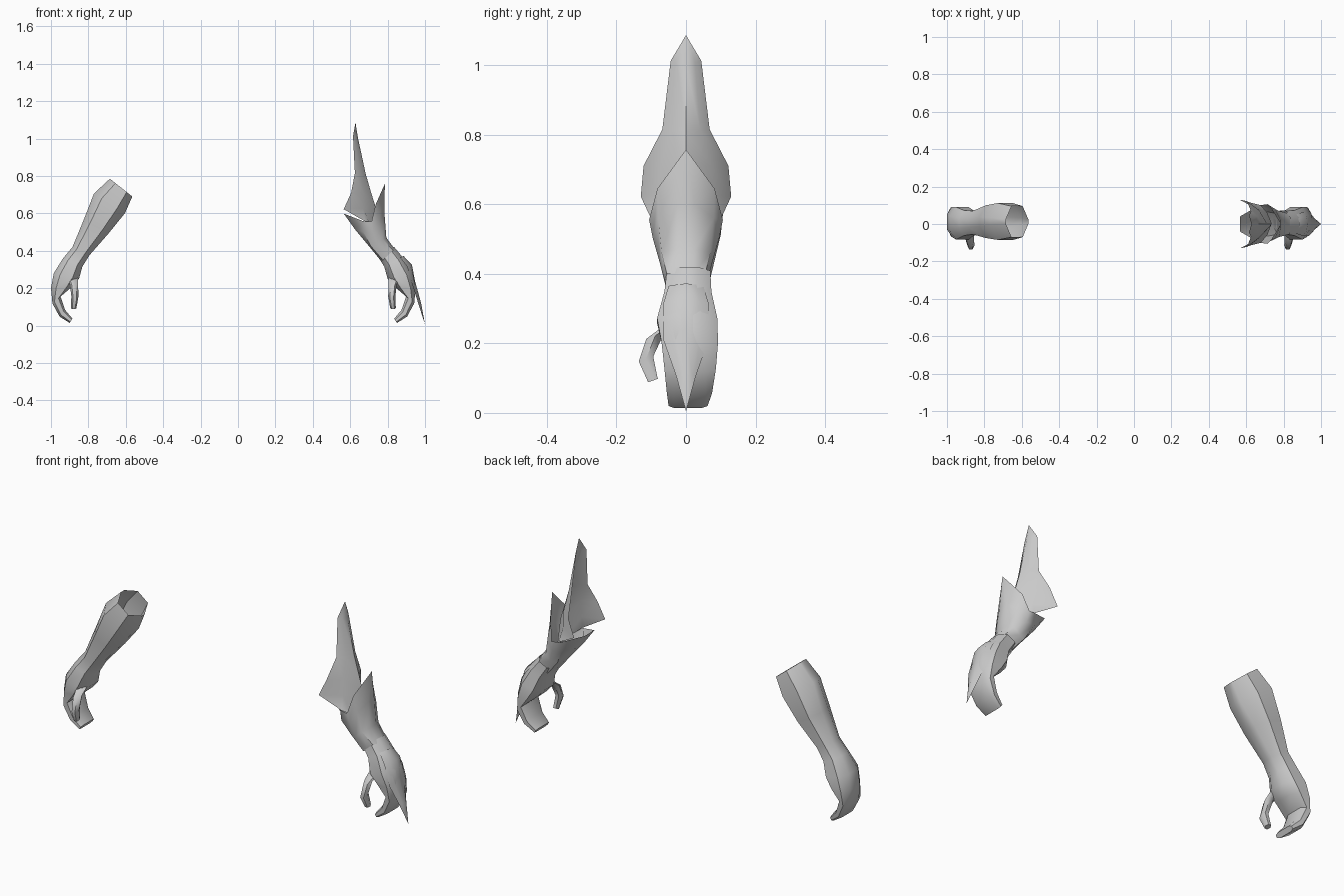
import bpy, math

if "Cube" in bpy.data.objects:
    bpy.data.objects.remove(bpy.data.objects["Cube"])

grey = bpy.data.materials.new("plain grey")
grey.diffuse_color = (0.6, 0.6, 0.6, 1)
grey.use_nodes = True
grey.node_tree.nodes["Principled BSDF"].inputs["Base Color"].default_value = grey.diffuse_color


def build(name, rows, closed=True, cap_end=False, cap_start=False, angle=50):
    """Loft rows of points into a surface."""
    n = len(rows[0])
    verts = [p for row in rows for p in row]
    faces = []
    for r in range(len(rows) - 1):
        for i in range(n if closed else n - 1):
            j = (i + 1) % n
            faces.append((r * n + i, r * n + j, (r + 1) * n + j, (r + 1) * n + i))
    if cap_end:
        faces.append(tuple(range((len(rows) - 1) * n, len(rows) * n)))
    if cap_start:
        faces.append(tuple(range(n))[::-1])
    mesh = bpy.data.meshes.new(name)
    mesh.from_pydata(verts, [], faces)
    mesh.materials.append(grey)
    obj = bpy.data.objects.new(name, mesh)
    bpy.context.collection.objects.link(obj)
    # weld collapsed points and make normals consistent
    import bmesh
    bm = bmesh.new()
    bm.from_mesh(mesh)
    bmesh.ops.remove_doubles(bm, verts=bm.verts, dist=0.0005)
    bmesh.ops.recalc_face_normals(bm, faces=bm.faces)
    bm.to_mesh(mesh)
    bm.free()
    bpy.ops.object.select_all(action='DESELECT')
    obj.select_set(True)
    bpy.context.view_layer.objects.active = obj
    bpy.ops.object.shade_smooth_by_angle(angle=math.radians(angle))
    return obj


def ring(ox, oz, ix, iz, y0, y1, flat, side, shift):
    """Eight-point section between an outer and an inner point."""
    cy, h = (y0 + y1) / 2, (y1 - y0) / 2
    half = [(0.0, flat), (0.25, 1), (0.75, 1), (1.0, flat)]
    prof = half + [(t, -w) for t, w in reversed(half)]
    return [(side * (ox + (ix - ox) * t - shift), cy + h * w, oz + (iz - oz) * t)
            for t, w in prof]


# outer x, z, inner x, z, y range, flatness
FOREARM = [(.685, .785, .565, .69, -.07, .095, .15),
           (.77, .706, .605, .60, -.085, .112, .2),
           (.825, .565, .69, .495, -.075, .10, .3)]
HAND = [(.885, .42, .795, .375, -.055, .07, .4),
        (.935, .36, .832, .315, -.062, .073, .4),
        (.985, .28, .85, .25, -.083, .09, .45),
        (1.0, .20, .89, .205, -.07, .092, .5),
        (.992, .118, .949, .155, -.062, .086, .6),
        (.954, .048, .924, .083, -.055, .075, .7),
        (.90, .014, .885, .037, -.05, .062, .7)]
# thumb centre a, y, z and radii
THUMB = [(.885, -.035, .26, .03, .035), (.877, -.088, .222, .022, .03),
         (.872, -.115, .155, .019, .024), (.879, -.095, .093, .015, .016)]


def thumb(name, side, shift):
    rows = []
    for a, y, z, rx, ry in THUMB:
        rows.append([(side * (a + rx * math.cos(k * math.pi / 3) - shift),
                      y + ry * math.sin(k * math.pi / 3),
                      z + .35 * ry * math.sin(k * math.pi / 3)) for k in range(6)])
    build(name, rows, cap_end=True)


# bare arm, and the hand of the armoured arm
build("bare_arm", [ring(*r, -1, 0) for r in FOREARM + HAND], cap_end=True)
thumb("bare_thumb", -1, 0)
build("armoured_hand", [ring(*r, 1, .05) for r in HAND], cap_end=True)
thumb("armoured_thumb", 1, .05)


def mirrored(half):
    return half + [(x, -y, z) for x, y, z in reversed(half)]


# forearm guard with a pointed outer rim
build("forearm_guard", [mirrored(h) for h in (
    [(.845, .02, .40), (.83, .055, .40), (.80, .06, .375), (.775, .055, .35), (.765, .02, .345)],
    [(.793, .025, .47), (.775, .07, .46), (.745, .075, .43), (.71, .065, .425), (.70, .025, .425)],
    [(.783, .025, .60), (.755, .08, .56), (.722, .095, .50), (.67, .09, .50), (.625, .035, .515)],
    [(.785, 0, .757), (.735, .082, .645), (.714, .106, .555), (.67, .10, .558), (.566, .04, .598)],
)])


def plate(name, rows, bulge):
    """Folded plate: each row gives the ridge x, z and the edge x, y, z."""
    pts = []
    for rx, rz, ex, ey, ez in rows:
        mx, mz = rx + (ex - rx) * bulge, rz + (ez - rz) * .5
        pts.append([(ex, -ey, ez), (mx, -ey * .6, mz), (rx, 0, rz),
                    (mx, ey * .6, mz), (ex, ey, ez)])
    build(name, pts, closed=False)


# tall elbow plate
plate("elbow_plate", [(.628, 1.086, .628, 0, 1.086), (.642, 1.0, .615, .044, 1.012),
                      (.683, .81, .625, .068, .815), (.712, .71, .605, .122, .71),
                      (.737, .63, .565, .13, .622), (.735, .50, .678, .10, .558)], .4)

# pointed plate over the back of the hand
plate("hand_plate", [(.885, .372, .865, .05, .365), (.93, .325, .905, .065, .315),
                     (.946, .24, .935, .065, .21), (.979, .12, .968, .028, .105),
                     (1.0, .005, 1.0, 0, .005)], .35)
